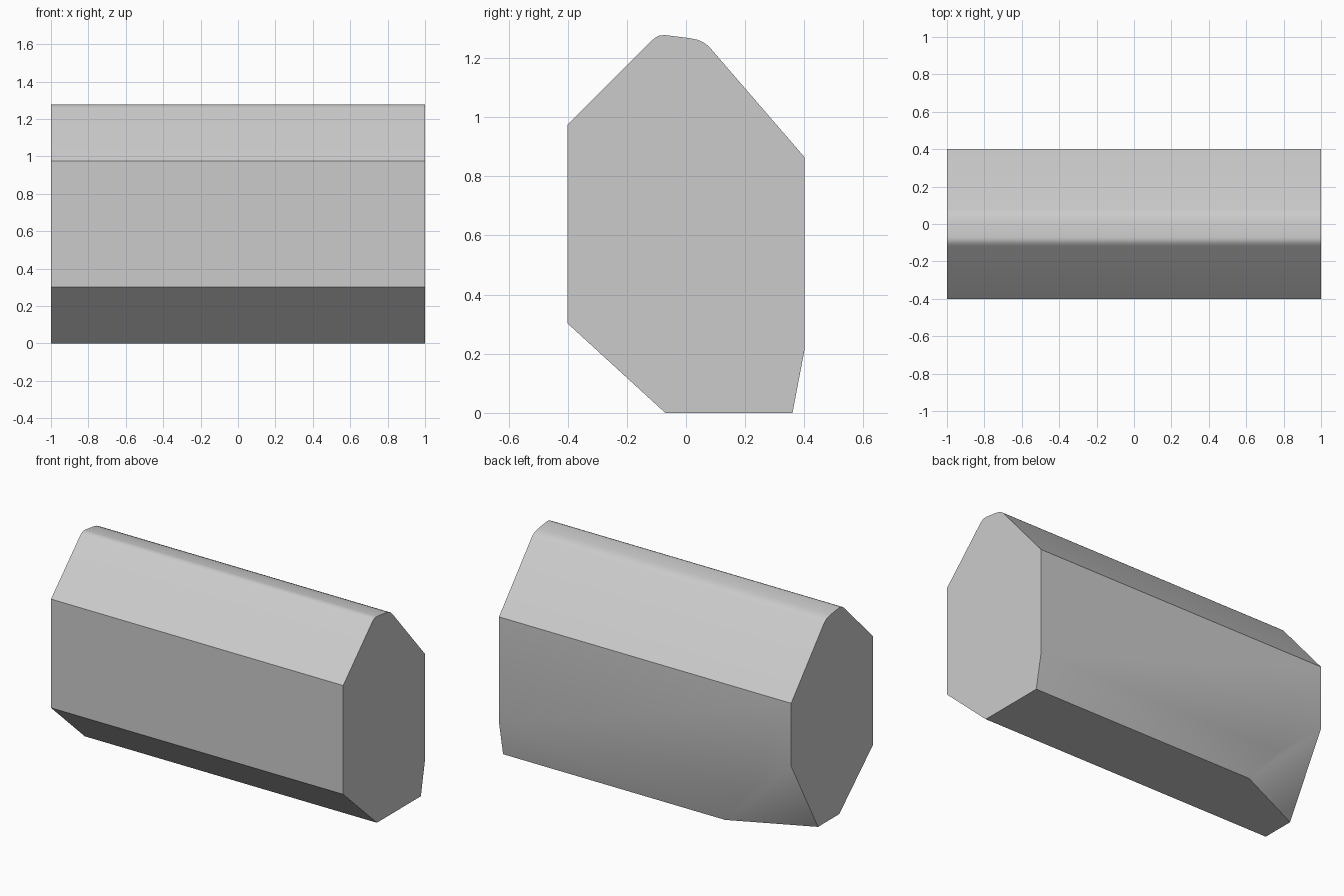
import bpy
import bmesh
from mathutils import Vector
from math import radians

cube = bpy.data.objects.get("Cube")
if cube:
    bpy.data.objects.remove(cube, do_unlink=True)

# Plain grey material
grey = bpy.data.materials.new("plain_grey")
grey.use_nodes = True
colour = (0.6, 0.6, 0.6, 1)
grey.diffuse_color = colour
grey.node_tree.nodes["Principled BSDF"].inputs["Base Color"].default_value = colour

# Cross-section (y, z): base, back wall, rounded ridge, front wall
profile = [
    (-0.07, 0), (0.36, 0), (0.4, 0.21), (0.4, 0.865),
    (0.078, 1.238), (0.06, 1.252), (0.04, 1.261), (0.01, 1.267),
    (-0.07, 1.277), (-0.088, 1.276), (-0.103, 1.269), (-0.118, 1.257),
    (-0.4, 0.975), (-0.4, 0.302),
]

# Extrude the section along x
bm = bmesh.new()
end = bm.faces.new([bm.verts.new((-1, y, z)) for y, z in profile])
swept = bmesh.ops.extrude_face_region(bm, geom=[end], use_keep_orig=True)
bmesh.ops.translate(bm, vec=(2, 0, 0),
                    verts=[v for v in swept["geom"] if isinstance(v, bmesh.types.BMVert)])

# Slice off the lower back corner at the -x end
a, b, c = Vector((-1, 0.4, 0.475)), Vector((-1, 0.137, 0)), Vector((-0.52, 0.36, 0))
normal = (c - a).cross(b - a).normalized()
if normal.y < 0:
    normal.negate()
cut = bmesh.ops.bisect_plane(bm, geom=bm.verts[:] + bm.edges[:] + bm.faces[:],
                             plane_co=a, plane_no=normal, clear_outer=True)
bmesh.ops.holes_fill(bm, edges=[e for e in bm.edges if e.is_boundary], sides=0)
bmesh.ops.recalc_face_normals(bm, faces=bm.faces)

mesh = bpy.data.meshes.new("faceted_block")
bm.to_mesh(mesh)
bm.free()
mesh.materials.append(grey)
block = bpy.data.objects.new("faceted_block", mesh)
bpy.context.collection.objects.link(block)

# Smooth the ridge and back wall, keep the main edges sharp
bpy.ops.object.select_all(action='DESELECT')
block.select_set(True)
bpy.context.view_layer.objects.active = block
bpy.ops.object.shade_smooth_by_angle(angle=radians(38))
